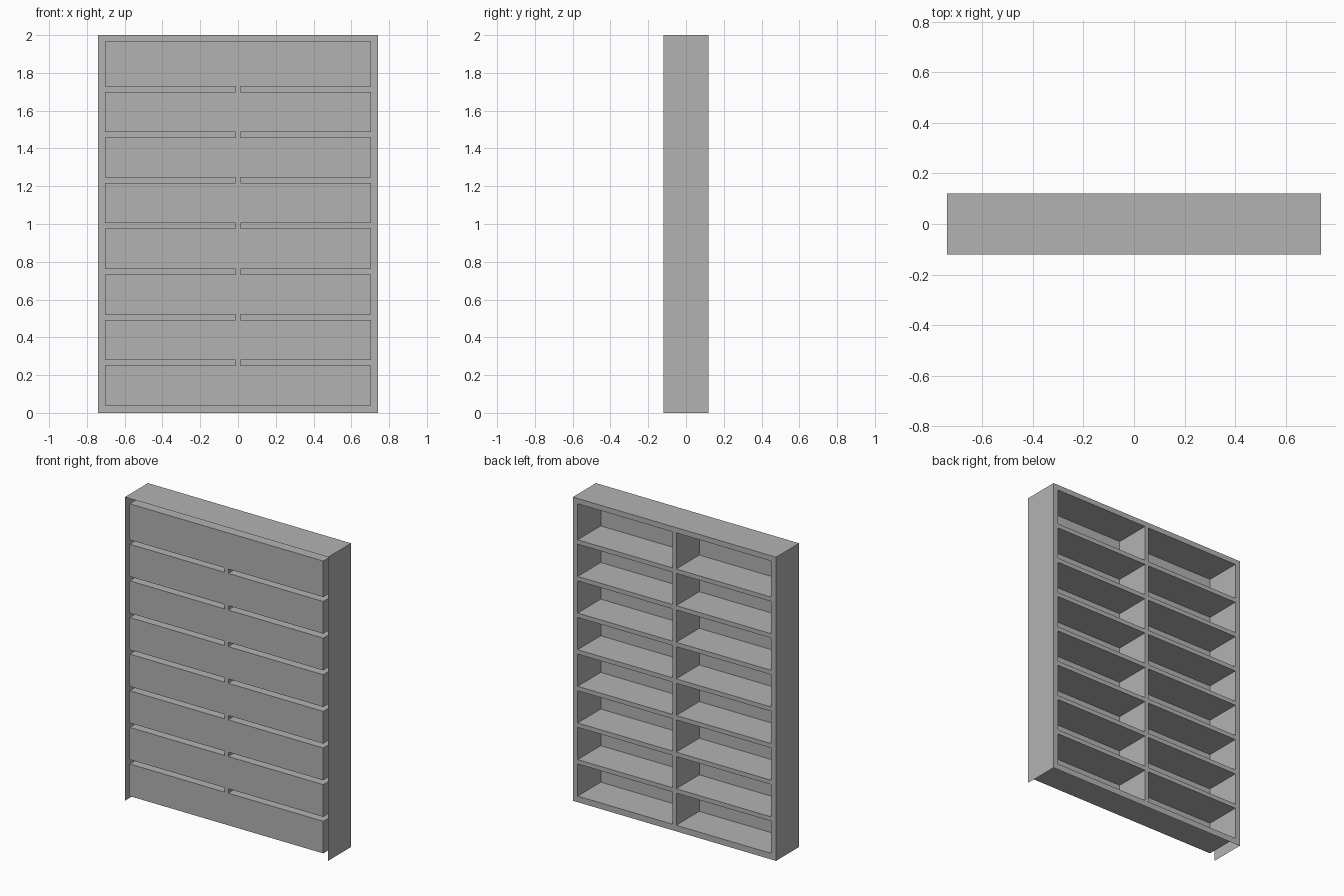
import bpy
import bmesh

cube = bpy.data.objects.get("Cube")
if cube:
    bpy.data.objects.remove(cube, do_unlink=True)

# Main sizes
HALF_W, HALF_D, HEIGHT = 0.74, 0.12, 2.0
INNER_W, DIVIDER = 0.705, 0.013
BOTTOM, TOP = 0.04, 1.965
SHELVES, FIRST, PITCH, THICK = 7, 0.266, 0.2412, 0.029

grey = bpy.data.materials.new("plain_grey")
grey.use_nodes = True
colour = (0.45, 0.45, 0.45, 1)
grey.diffuse_color = colour
grey.node_tree.nodes["Principled BSDF"].inputs["Base Color"].default_value = colour


def make_part(name, quads):
    """Build one object of thin sheets from a list of four-corner faces."""
    bm = bmesh.new()
    for corners in quads:
        bm.faces.new([bm.verts.new(c) for c in corners])
    bmesh.ops.remove_doubles(bm, verts=bm.verts, dist=0.0001)
    mesh = bpy.data.meshes.new(name)
    bm.to_mesh(mesh)
    bm.free()
    mesh.materials.append(grey)
    bpy.context.collection.objects.link(bpy.data.objects.new(name, mesh))


def upright(x0, x1, z0, z1, y):
    """Sheet facing the front or back."""
    quad = [(x0, y, z0), (x1, y, z0), (x1, y, z1), (x0, y, z1)]
    return quad if y < 0 else quad[::-1]


def side(x, z0, z1, face_right):
    """Sheet facing sideways over the full depth."""
    d = HALF_D
    quad = [(x, -d, z0), (x, d, z0), (x, d, z1), (x, -d, z1)]
    return quad if face_right else quad[::-1]


def level(z, x0, x1, face_up):
    """Horizontal sheet over the full depth."""
    d = HALF_D
    quad = [(x0, -d, z), (x1, -d, z), (x1, d, z), (x0, d, z)]
    return quad if face_up else quad[::-1]


# Column and row lines of the case
xs = [-HALF_W, -INNER_W, -DIVIDER, DIVIDER, INNER_W, HALF_W]
zs = [0, BOTTOM]
for i in range(SHELVES):
    centre = FIRST + PITCH * i
    zs += [centre - THICK / 2, centre + THICK / 2]
zs += [TOP, HEIGHT]
cols, rows = len(xs) - 1, len(zs) - 1

# Each cell is a hollow gap (0), the centre post (1) or a compartment (2)


def kind(c, r):
    if c in (0, cols - 1) or r in (0, rows - 1):
        return 0
    if c == 2:
        return 1
    return 2 if r % 2 else 0


back, front, walls = [], [], []
for c in range(cols):
    for r in range(rows):
        k = kind(c, r)
        box = (xs[c], xs[c + 1], zs[r], zs[r + 1])
        if k < 2:
            back.append(upright(*box, HALF_D))
        if k > 0:
            front.append(upright(*box, -HALF_D))
        # A wall stands wherever neighbouring cells differ
        if c + 1 < cols and kind(c + 1, r) != k:
            walls.append(side(xs[c + 1], zs[r], zs[r + 1], kind(c + 1, r) > k))
        if r + 1 < rows and kind(c, r + 1) != k:
            walls.append(level(zs[r + 1], xs[c], xs[c + 1], kind(c, r + 1) > k))

make_part("back_frame", back)
make_part("front_boards", front)
make_part("compartment_walls", walls)

# Outer sides and top, open underneath
make_part("outer_casing", [
    side(-HALF_W, 0, HEIGHT, False),
    side(HALF_W, 0, HEIGHT, True),
    level(HEIGHT, -HALF_W, HALF_W, True),
])
